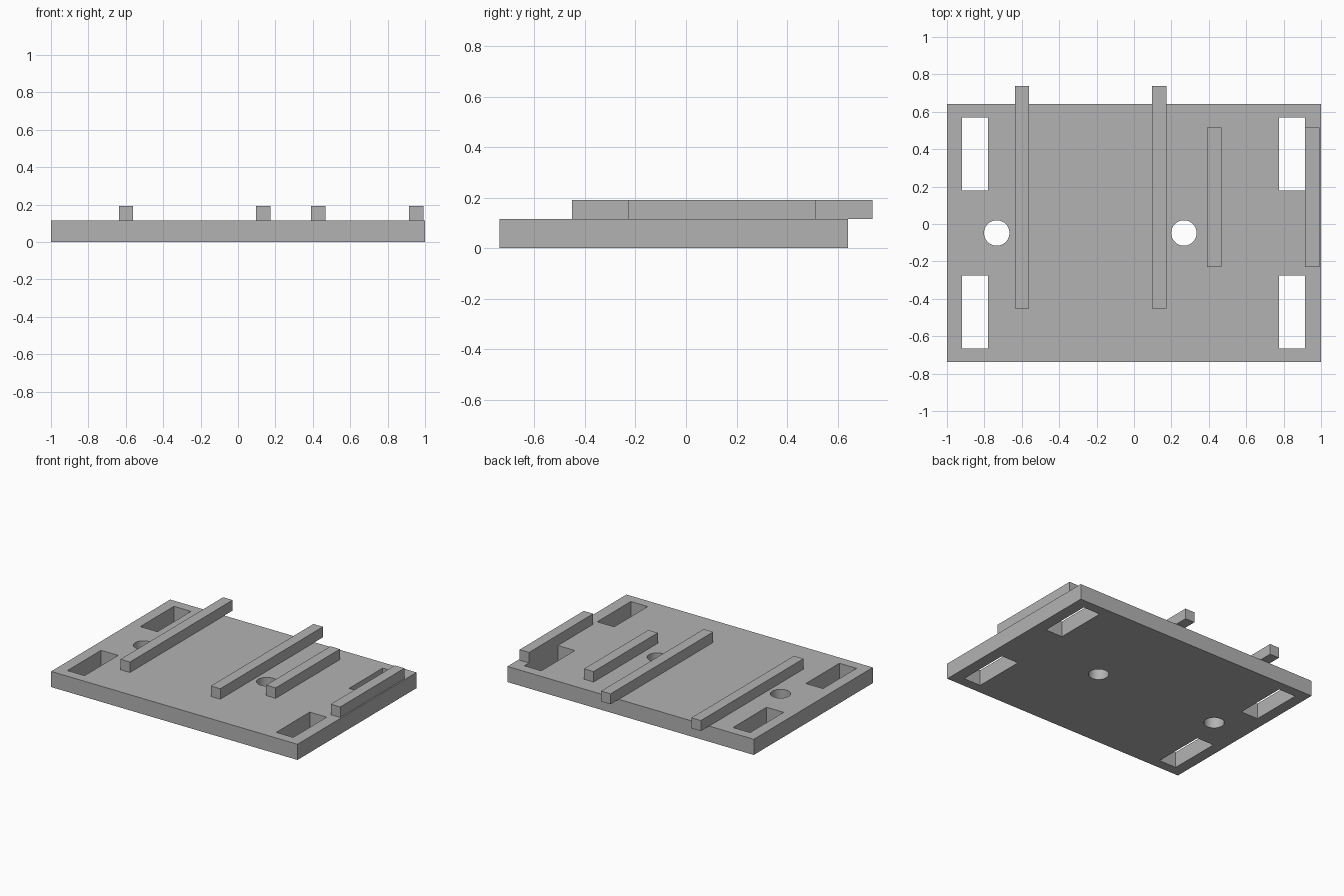
import bpy, bmesh
from math import cos, sin, pi

if "Cube" in bpy.data.objects:
    bpy.data.objects.remove(bpy.data.objects["Cube"], do_unlink=True)

GREY = (0.45, 0.45, 0.45, 1)
grey = bpy.data.materials.new("plain grey")
grey.use_nodes = True
grey.diffuse_color = GREY
grey.node_tree.nodes["Principled BSDF"].inputs["Base Color"].default_value = GREY

PLATE_H, RAIL = 0.115, 0.077


def rectangle(x0, x1, y0, y1):
    return [(x0, y0), (x1, y0), (x1, y1), (x0, y1)]


def circle(cx, cy, r, n=48):
    return [(cx + r * cos(2 * pi * i / n), cy + r * sin(2 * pi * i / n)) for i in range(n)]


def link(name, data):
    obj = bpy.data.objects.new(name, data)
    bpy.context.collection.objects.link(obj)
    data.materials.append(grey)
    return obj


# Base plate: outline with four slots and two round holes, extruded
outlines = [rectangle(-1, 1, -0.738, 0.642)]
for x0, x1 in ((-0.919, -0.78), (0.776, 0.914)):
    for y0 in (-0.665, 0.18):
        outlines.append(rectangle(x0, x1, y0, y0 + 0.389))
for x in (-0.734, 0.267):
    outlines.append(circle(x, -0.048, 0.068))

curve = bpy.data.curves.new("base_plate", "CURVE")
curve.dimensions = "2D"
curve.fill_mode = "BOTH"
curve.extrude = PLATE_H / 2
for points in outlines:
    spline = curve.splines.new("POLY")
    spline.points.add(len(points) - 1)
    for p, (x, y) in zip(spline.points, points):
        p.co = (x, y, 0, 1)
    spline.use_cyclic_u = True
plate = link("base_plate", curve)
plate.location.z = PLATE_H / 2

bpy.ops.object.select_all(action="DESELECT")
plate.select_set(True)
bpy.context.view_layer.objects.active = plate
bpy.ops.object.convert(target="MESH")
plate = bpy.context.object
bm = bmesh.new()
bm.from_mesh(plate.data)
bmesh.ops.remove_doubles(bm, verts=bm.verts, dist=0.0001)
bmesh.ops.recalc_face_normals(bm, faces=bm.faces)
bm.to_mesh(plate.data)
bm.free()
bpy.ops.object.shade_smooth_by_angle()


# Rails: square bars lying along y on top of the plate
def rail(name, x, y0, y1):
    bm = bmesh.new()
    bmesh.ops.create_cube(bm, size=1)
    bmesh.ops.scale(bm, vec=(RAIL, y1 - y0, RAIL), verts=bm.verts)
    mesh = bpy.data.meshes.new(name)
    bm.to_mesh(mesh)
    bm.free()
    link(name, mesh).location = (x, (y0 + y1) / 2, PLATE_H + RAIL / 2)


rail("long_rail_right", -0.599, -0.452, 0.738)
rail("long_rail_middle", 0.134, -0.452, 0.738)
rail("short_rail_middle", 0.428, -0.229, 0.515)
rail("short_rail_left", 0.952, -0.229, 0.515)
